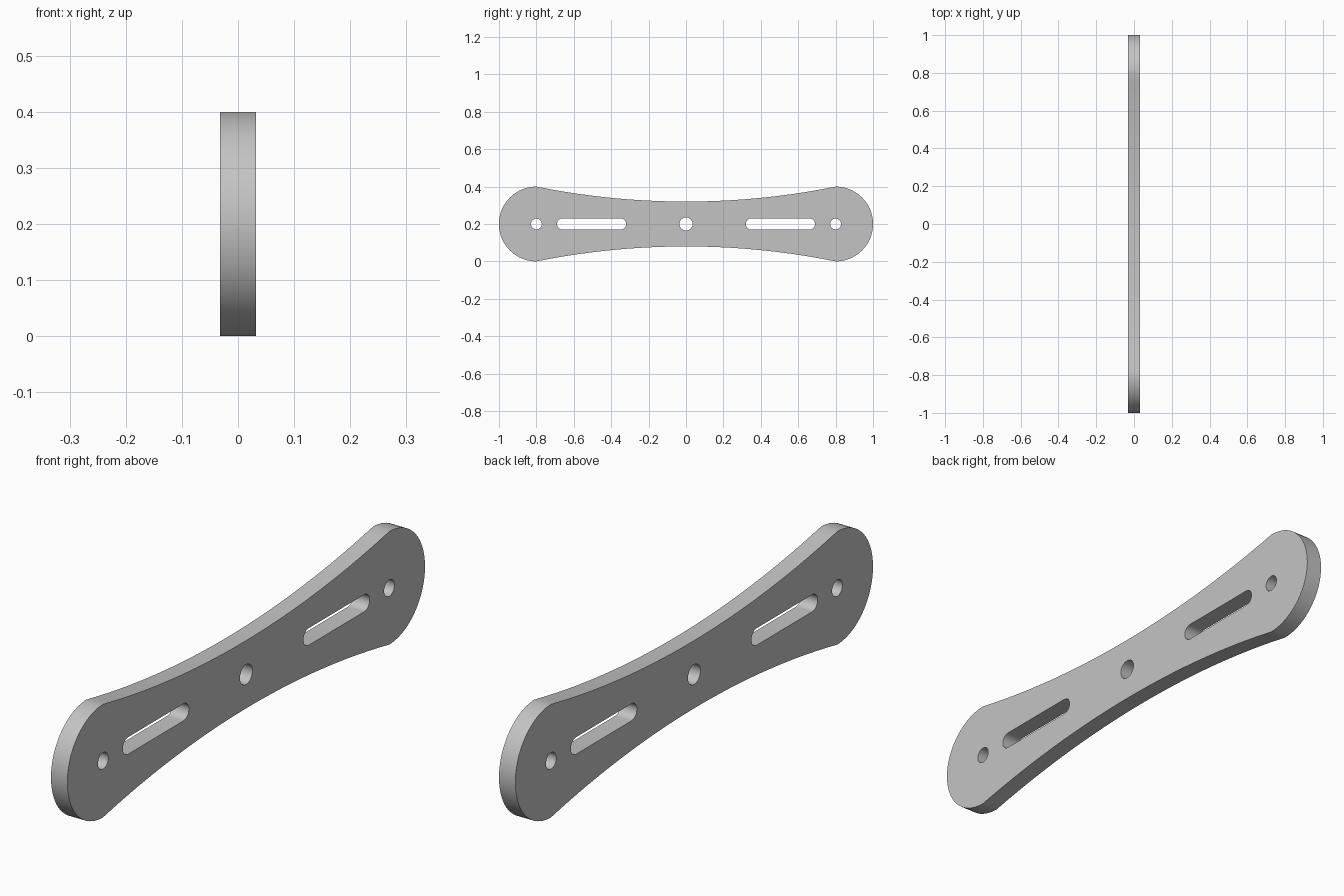
import bpy, bmesh, math
from math import sin, cos, pi

if "Cube" in bpy.data.objects:
    bpy.data.objects.remove(bpy.data.objects["Cube"])

THICKNESS = 0.064
MID_Z = 0.2
END_Y, END_R = 0.8, 0.2      # round ends
WAIST = 0.12                 # half height in the middle


def arc(cy, cz, r, start, end, steps):
    """Points (y, z) along a circular arc, both ends included."""
    angles = [start + (end - start) * i / steps for i in range(steps + 1)]
    return [(cy + r * cos(a), cz + r * sin(a)) for a in angles]


def stadium(cy, half, r):
    """Slot outline with round ends."""
    return (arc(cy + half, MID_Z, r, -pi / 2, pi / 2, 16)
            + arc(cy - half, MID_Z, r, pi / 2, 3 * pi / 2, 16))


def circle(cy, r):
    return arc(cy, MID_Z, r, 0, 2 * pi, 32)[:-1]


# Outline: two round ends joined by shallow concave arcs
sag = END_R - WAIST
side_r = (END_Y ** 2 + sag ** 2) / (2 * sag)
sweep = math.asin(END_Y / side_r)
top = arc(0, MID_Z + WAIST + side_r, side_r, -pi / 2 + sweep, -pi / 2 - sweep, 40)
bottom = arc(0, MID_Z - WAIST - side_r, side_r, pi / 2 + sweep, pi / 2 - sweep, 40)
outline = (arc(END_Y, MID_Z, END_R, -pi / 2, pi / 2, 40) + top[1:-1]
           + arc(-END_Y, MID_Z, END_R, pi / 2, 3 * pi / 2, 40) + bottom[1:-1])

# Holes: centre bore, then a slot and a small bore on each arm
loops = [outline, circle(0, 0.035)]
for side in (-1, 1):
    loops += [circle(side * END_Y, 0.029), stadium(side * 0.505, 0.155, 0.03)]

# Flat sheet with the holes left open
bm = bmesh.new()
edges = []
for loop in loops:
    verts = [bm.verts.new((0, y, z)) for y, z in loop]
    edges += [bm.edges.new((v, verts[i - 1])) for i, v in enumerate(verts)]
bmesh.ops.triangle_fill(bm, edges=edges, use_beauty=True, normal=(1, 0, 0))
bmesh.ops.recalc_face_normals(bm, faces=bm.faces)
mesh = bpy.data.meshes.new("link_plate")
bm.to_mesh(mesh)
bm.free()
plate = bpy.data.objects.new("link_plate", mesh)
bpy.context.collection.objects.link(plate)

# Thicken the sheet evenly to both sides
solid = plate.modifiers.new("thickness", 'SOLIDIFY')
solid.thickness = THICKNESS
solid.offset = 0
bpy.ops.object.select_all(action='DESELECT')
plate.select_set(True)
bpy.context.view_layer.objects.active = plate
bpy.ops.object.modifier_apply(modifier=solid.name)
bpy.ops.object.shade_smooth_by_angle(angle=math.radians(30))

# Plain grey metal
grey = bpy.data.materials.new("light_grey")
grey.use_nodes = True
colour = (0.55, 0.55, 0.55, 1)
grey.diffuse_color = colour
grey.node_tree.nodes["Principled BSDF"].inputs["Base Color"].default_value = colour
plate.data.materials.append(grey)
